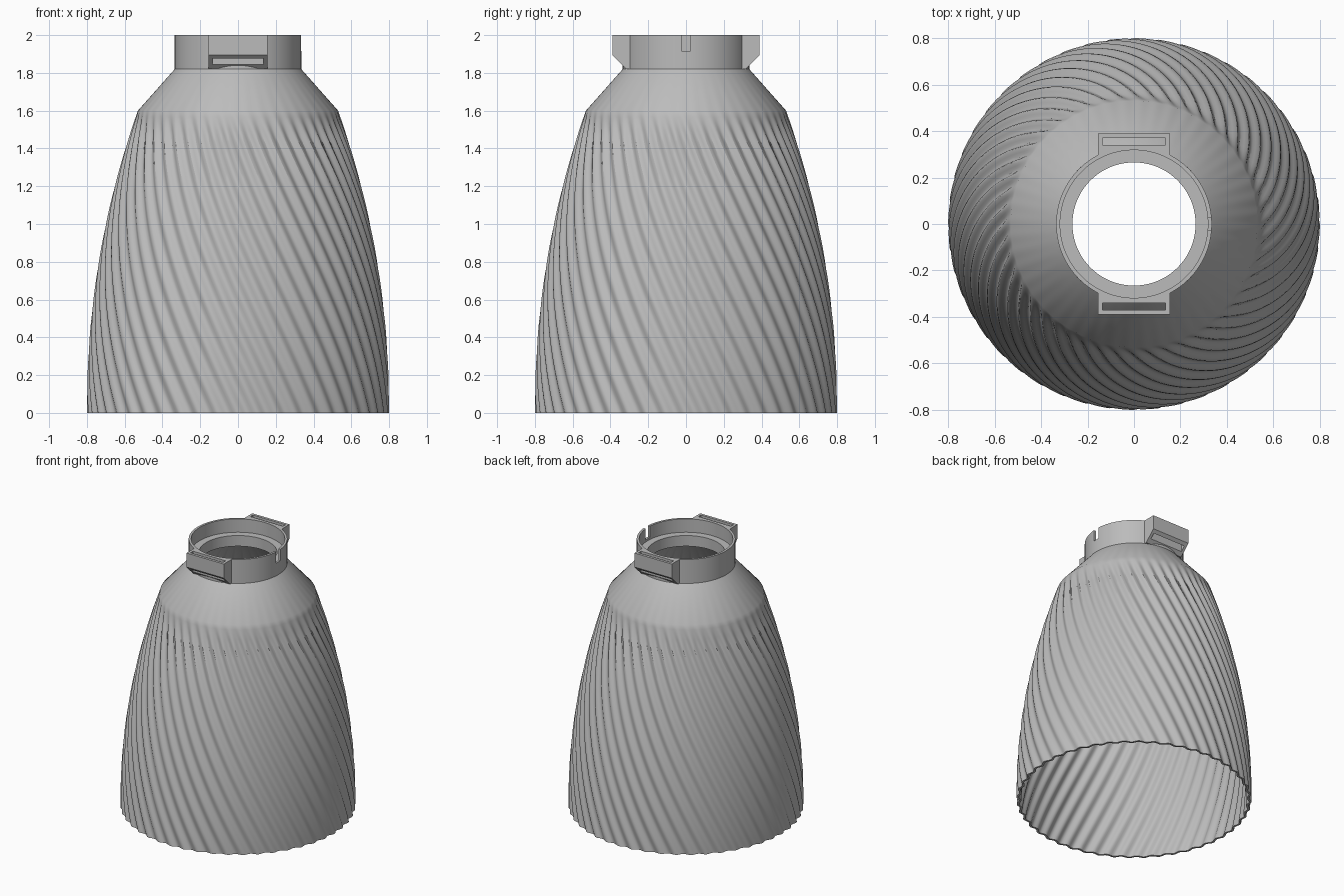
import bpy, bmesh, math

cube = bpy.data.objects.get("Cube")
if cube:
    bpy.data.objects.remove(cube, do_unlink=True)

grey = bpy.data.materials.new("plain grey")
grey.use_nodes = True
GREY = (0.5, 0.5, 0.5, 1)
grey.diffuse_color = GREY
grey.node_tree.nodes["Principled BSDF"].inputs["Base Color"].default_value = GREY

FLUTES, STEPS = 48, 8
TWIST = 0.6          # radians per unit of height
DEPTH = 0.009        # half depth of the flutes
WALL = 0.016
SHOULDER = 1.6


def finish(name, bm):
    bmesh.ops.recalc_face_normals(bm, faces=bm.faces)
    mesh = bpy.data.meshes.new(name)
    bm.to_mesh(mesh)
    bm.free()
    mesh.materials.append(grey)
    obj = bpy.data.objects.new(name, mesh)
    bpy.context.collection.objects.link(obj)
    return obj


def activate(obj):
    bpy.ops.object.select_all(action='DESELECT')
    obj.select_set(True)
    bpy.context.view_layer.objects.active = obj


def smooth(obj, degrees):
    activate(obj)
    bpy.ops.object.shade_smooth_by_angle(angle=math.radians(degrees))


def lathe(name, profile, count, ripple=False):
    """Spin a closed (radius, z) profile, with optional twisted flutes."""
    bm = bmesh.new()
    rings = []
    for r, z in profile:
        fade = min(1, max(0, (SHOULDER - z) / 0.13)) if ripple else 0
        turn = -TWIST * min(z, SHOULDER) if ripple else 0
        ring = []
        for i in range(count):
            a = 2 * math.pi * i / count
            rr = r + DEPTH * fade * (math.cos(FLUTES * a) - 1)
            ring.append(bm.verts.new((rr * math.cos(a + turn), rr * math.sin(a + turn), z)))
        rings.append(ring)
    for k, ring in enumerate(rings):
        nxt = rings[(k + 1) % len(rings)]
        for i in range(count):
            j = (i + 1) % count
            bm.faces.new((ring[i], ring[j], nxt[j], nxt[i]))
    return finish(name, bm)


def prism(name, outline, half_width):
    """Extrude a (y, z) outline across x."""
    bm = bmesh.new()
    face = bm.faces.new([bm.verts.new((-half_width, y, z)) for y, z in outline])
    out = bmesh.ops.extrude_face_region(bm, geom=[face])
    moved = [v for v in out["geom"] if isinstance(v, bmesh.types.BMVert)]
    bmesh.ops.translate(bm, verts=moved, vec=(2 * half_width, 0, 0))
    return finish(name, bm)


def cut(target, cutter):
    activate(target)
    mod = target.modifiers.new("cut", 'BOOLEAN')
    mod.operation, mod.object, mod.solver = 'DIFFERENCE', cutter, 'EXACT'
    bpy.ops.object.modifier_apply(modifier=mod.name)
    bpy.data.objects.remove(cutter, do_unlink=True)


def box(y0, y1, z0, z1):
    return [(y0, z0), (y1, z0), (y1, z1), (y0, z1)]


def body_radius(z):
    return 0.80 - 0.27 * (z / SHOULDER) ** 2.1


# Fluted shade with a plain conical shoulder
ROWS = 48
outer = [(body_radius(SHOULDER * k / ROWS), SHOULDER * k / ROWS) for k in range(ROWS + 1)]
inner = [(r - WALL, z) for r, z in reversed(outer)]
shade = lathe("shade", outer + [(0.335, 1.82), (0.3, 1.82)] + inner, FLUTES * STEPS, True)
smooth(shade, 30)

# Collar with an inner ledge and a small notch on the left
collar = lathe("collar", [(0.335, 1.82), (0.335, 2), (0.318, 2), (0.318, 1.9),
                          (0.265, 1.9), (0.265, 1.82)], 128)
notch = prism("notch_cutter", box(-0.025, 0.025, 1.915, 2.1), 0.1)
notch.location.x = 0.36
cut(collar, notch)
smooth(collar, 30)

# Slotted strap lugs, front and back
for name, side in (("front_lug", -1), ("back_lug", 1)):
    outline = [(0.28, 2), (0.39, 2), (0.39, 1.895), (0.315, 1.82), (0.28, 1.82)]
    lug = prism(name, [(side * y, z) for y, z in outline], 0.155)
    slot = prism("slot_cutter", [(side * y, z) for y, z in box(0.34, 0.37, 1.7, 2.1)], 0.135)
    cut(lug, slot)
    bm = bmesh.new()
    bmesh.ops.create_cone(bm, cap_ends=True, segments=128, radius1=0.33, radius2=0.33, depth=1)
    bore = finish("bore_cutter", bm)
    bore.location.z = 1.9
    cut(lug, bore)
    smooth(lug, 30)
